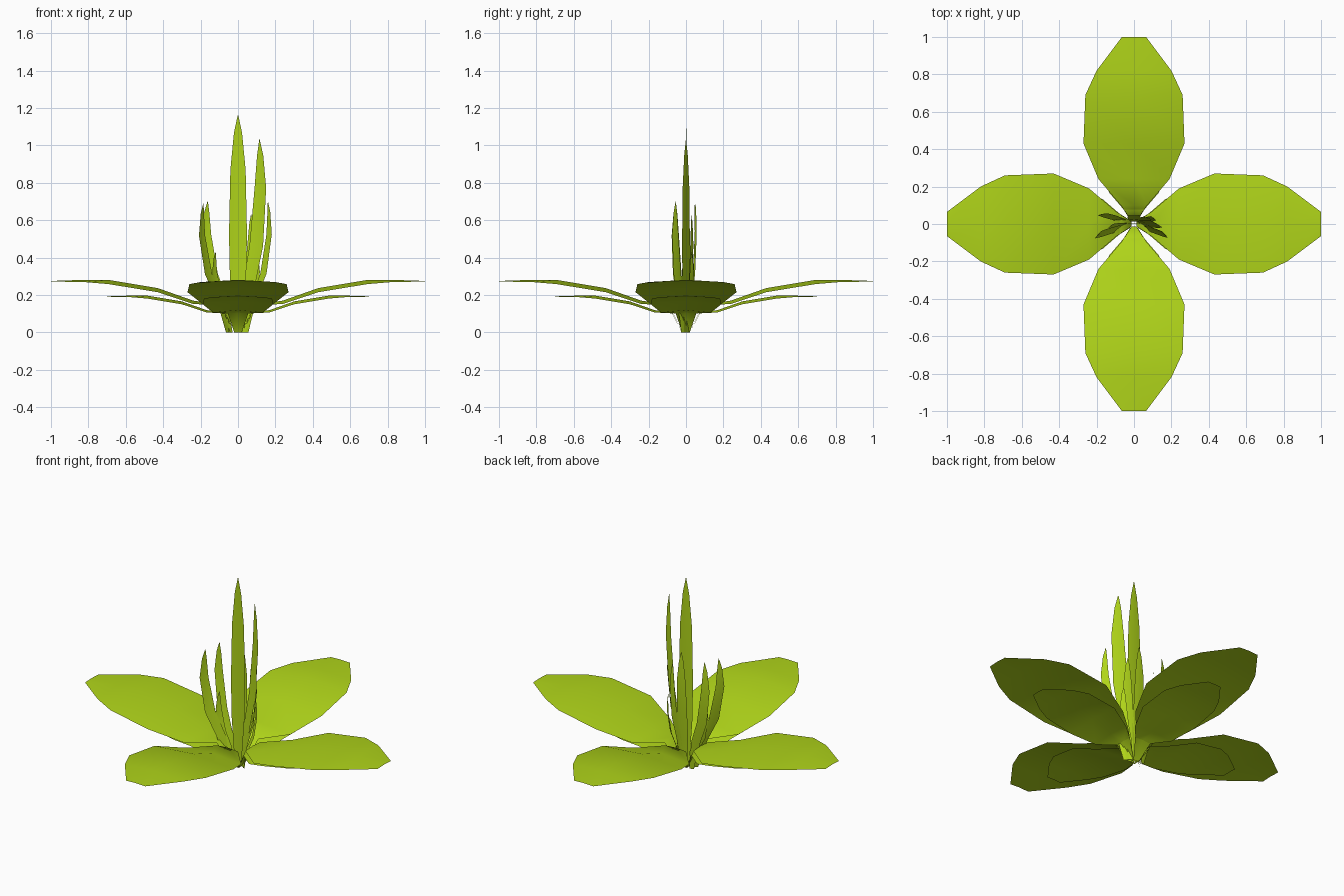
import bpy, math
from mathutils import Vector, Matrix

if "Cube" in bpy.data.objects:
    bpy.data.objects.remove(bpy.data.objects["Cube"])

mat = bpy.data.materials.new("leaf_green")
mat.diffuse_color = (0.43, 0.66, 0.01, 1)
mat.use_nodes = True
mat.node_tree.nodes["Principled BSDF"].inputs["Base Color"].default_value = mat.diffuse_color


def sheet(name, rows):
    # three-column strip: edge, midrib, edge
    verts = [v for row in rows for v in row]
    faces = []
    for i in range(len(rows) - 1):
        for j in range(2):
            a = i * 3 + j
            faces.append((a, a + 1, a + 4, a + 3))
    me = bpy.data.meshes.new(name)
    me.from_pydata(verts, [], faces)
    me.materials.append(mat)
    for p in me.polygons:
        p.use_smooth = True
    ob = bpy.data.objects.new(name, me)
    bpy.context.collection.objects.link(ob)
    return ob


# Broad leaves: radius, midrib height, half width, edge droop
LEAF = [(0.02, 0.0, 0.02, 0.0), (0.10, 0.15, 0.07, 0.005),
        (0.24, 0.17, 0.19, 0.018), (0.43, 0.237, 0.27, 0.022),
        (0.69, 0.28, 0.26, 0.022), (0.82, 0.281, 0.20, 0.012),
        (1.0, 0.275, 0.065, 0.003)]
for size, label in ((1.0, "large_leaf"), (0.7, "small_leaf")):
    for k in range(4):
        m = Matrix.Rotation(k * math.pi / 2, 4, 'Z') @ Matrix.Scale(size, 4)
        sheet(f"{label}_{k + 1}",
              [[m @ Vector((r, -w, z - d)), m @ Vector((r, 0, z)),
                m @ Vector((r, w, z - d))] for r, z, w, d in LEAF])

# Upright blades: height fraction, width fraction, outward fraction
BLADE = [(0, 0.45, 0.3), (0.25, 0.9, 0.52), (0.45, 1, 0.85),
         (0.75, 0.85, 1.04), (0.92, 0.45, 1.03), (1, 0.04, 1)]


def blade(name, tip, half, angle):
    x, y, z = tip
    side = Vector((math.cos(angle), math.sin(angle), 0)) * half
    rows = []
    for h, w, out in BLADE:
        c = Vector((x * out, y * out, z * h))
        fold = Vector((-side.y, side.x, 0)) * 0.08 * w
        rows.append([c - side * w, c + fold, c + side * w])
    sheet(name, rows)


R = math.radians
blade("tall_blade", (0, 0, 1.16), 0.048, 0)
blade("second_blade", (0.115, 0, 1.03), 0.042, R(-30))
blade("left_front_blade", (-0.185, -0.055, 0.69), 0.03, R(50))
blade("left_back_blade", (-0.162, 0.05, 0.70), 0.03, R(12))
blade("right_front_blade", (0.16, -0.055, 0.70), 0.026, R(-50))
blade("back_blade", (0, 0.045, 0.72), 0.035, 0)
blade("inner_right_blade", (0.07, 0.03, 0.63), 0.028, R(-20))
blade("short_left_blade", (-0.12, -0.01, 0.43), 0.02, R(40))
blade("short_right_blade", (0.10, 0.03, 0.43), 0.02, R(-40))
